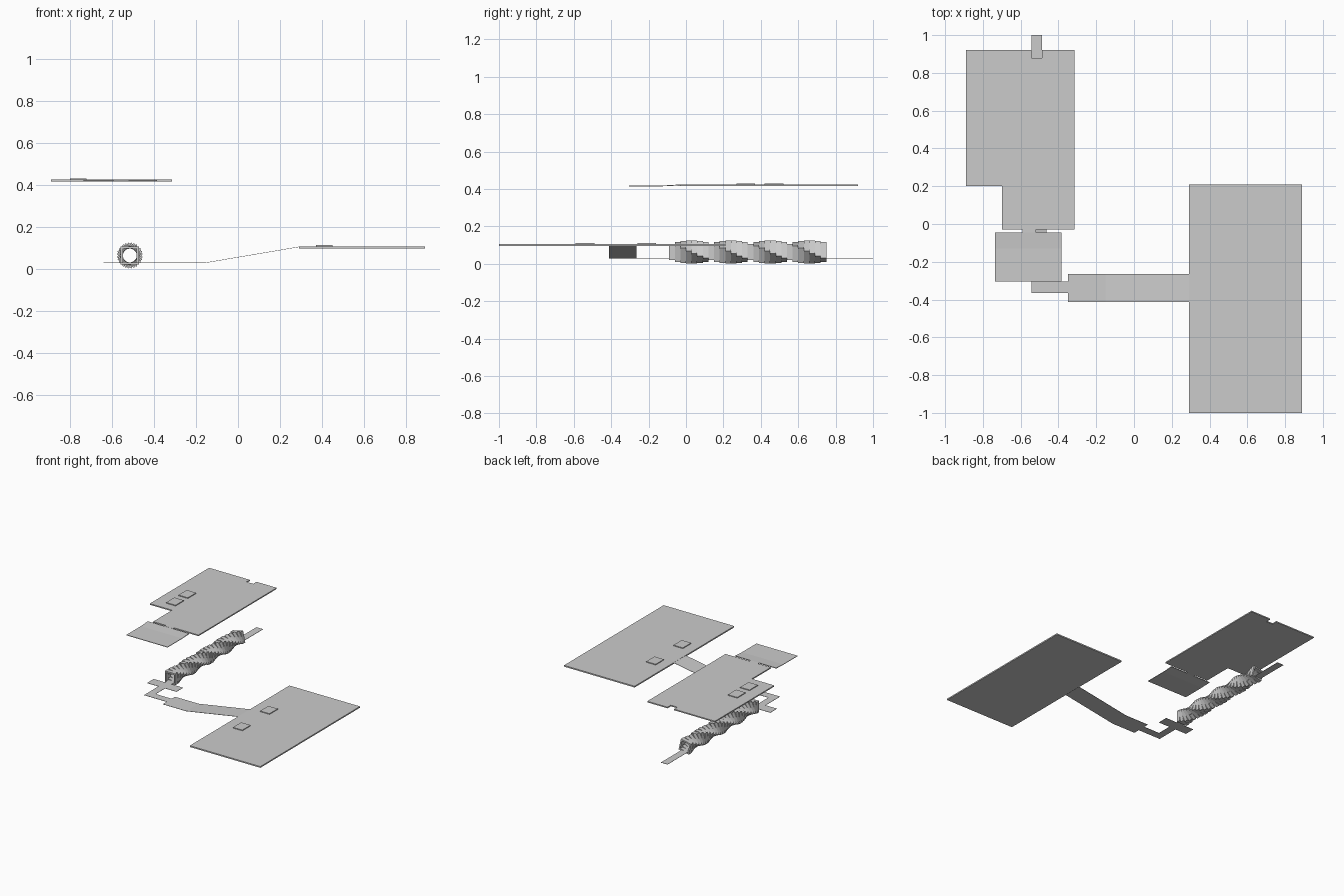
import bpy, bmesh, math
from mathutils import Matrix

if "Cube" in bpy.data.objects:
    bpy.data.objects.remove(bpy.data.objects["Cube"])


def finish(name, bm):
    bmesh.ops.recalc_face_normals(bm, faces=bm.faces[:])
    me = bpy.data.meshes.new(name)
    bm.to_mesh(me)
    bm.free()
    ob = bpy.data.objects.new(name, me)
    bpy.context.collection.objects.link(ob)
    return ob


def prism(name, pts, offset):
    """Extrude a closed 3D outline along an offset vector."""
    bm = bmesh.new()
    face = bm.faces.new([bm.verts.new(p) for p in pts])
    res = bmesh.ops.extrude_face_region(bm, geom=[face], use_keep_orig=True)
    verts = [g for g in res["geom"] if isinstance(g, bmesh.types.BMVert)]
    bmesh.ops.translate(bm, verts=verts, vec=offset)
    return finish(name, bm)


def slab(name, outline, z0, z1):
    return prism(name, [(x, y, z0) for x, y in outline], (0, 0, z1 - z0))


def rect(x0, x1, y0, y1):
    return [(x0, y0), (x1, y0), (x1, y1), (x0, y1)]


CX, CZ = -0.515, 0.0625      # axis of the twisted tunnel
FLOOR = 0.029                # height of the lower walkway

# Large low platform with two hatches
slab("low_platform", rect(0.29, 0.89, -1.0, 0.21), 0.096, 0.106)
for i, y in enumerate((-0.54, -0.21)):
    slab(f"low_hatch_{i}", rect(0.37, 0.45, y - 0.05, y + 0.05), 0.106, 0.112)

# High platform: stepped corner, rear notch, front neck
slab("high_platform", [
    (-0.89, 0.92), (-0.89, 0.20), (-0.70, 0.20), (-0.70, -0.03),
    (-0.59, -0.03), (-0.59, -0.045), (-0.52, -0.045), (-0.52, -0.03),
    (-0.315, -0.03), (-0.315, 0.92), (-0.487, 0.92), (-0.487, 0.88),
    (-0.543, 0.88), (-0.543, 0.92)], 0.415, 0.424)
for i, y in enumerate((0.32, 0.47)):
    slab(f"high_hatch_{i}", rect(-0.80, -0.72, y - 0.05, y + 0.05), 0.424, 0.43)

# Front apron: flat lip, then a slight rise to the neck
prism("front_apron", [(-0.735, y, z) for y, z in (
    (-0.305, 0.414), (-0.13, 0.414), (-0.045, 0.418),
    (-0.045, 0.423), (-0.13, 0.418), (-0.305, 0.418))], (0.35, 0, 0))

# Lower walkway: tunnel floor, crossbar and corner
slab("walkway", [
    (-0.543, 1.0), (-0.543, -0.11), (-0.64, -0.11), (-0.64, -0.19),
    (-0.543, -0.19), (-0.543, -0.365), (-0.35, -0.365), (-0.35, -0.305),
    (-0.487, -0.305), (-0.487, -0.19), (-0.39, -0.19), (-0.39, -0.11),
    (-0.487, -0.11), (-0.487, 1.0)], FLOOR - 0.001, FLOOR + 0.001)

# Ramp up to the low platform
ramp = [(-0.35, FLOOR), (-0.15, FLOOR), (0.292, 0.104)]
prism("ramp", [(x, -0.413, z + 0.001) for x, z in ramp]
      + [(x, -0.413, z - 0.001) for x, z in reversed(ramp)], (0, 0.148, 0))

# Twisted tunnel: square frames turning one full revolution
STEPS, Y0, Y1 = 28, -0.09, 0.75
OUT, INN = 0.0438, 0.0325
CORNERS = ((-1, -1), (1, -1), (1, 1), (-1, 1))
bm = bmesh.new()
dy = (Y1 - Y0) / STEPS
for s in range(STEPS):
    turn = (Matrix.Translation((CX, Y0 + s * dy, CZ))
            @ Matrix.Rotation(math.tau * s / STEPS, 4, 'Y'))
    loops = [[bm.verts.new(turn @ v) for v in
              (Matrix.Translation((r * a, y, r * b)).translation for a, b in CORNERS)]
             for r, y in ((OUT, 0), (OUT, dy), (INN, dy), (INN, 0))]
    for k in range(4):
        la, lb = loops[k], loops[(k + 1) % 4]
        for j in range(4):
            n = (j + 1) % 4
            bm.faces.new((la[j], la[n], lb[n], lb[j]))
finish("twisted_tunnel", bm)
